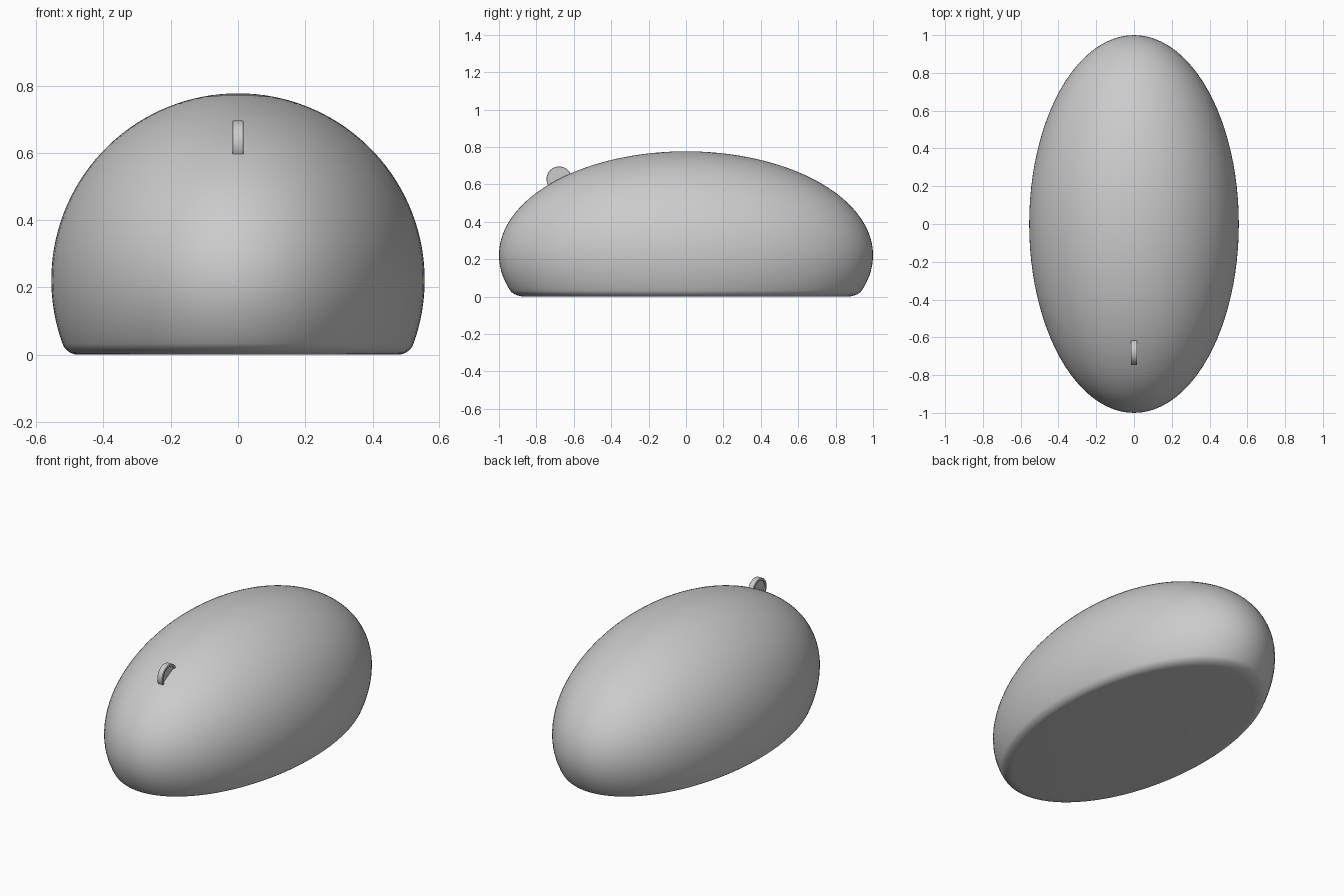
import bpy, bmesh
from math import sin, cos, pi, atan2, hypot

if "Cube" in bpy.data.objects:
    bpy.data.objects.remove(bpy.data.objects["Cube"])


def lathe(name, profile, steps):
    """Revolve (radius, height) points around z; zero radius makes a pole."""
    bm = bmesh.new()
    rings = []
    for r, z in profile:
        n = 1 if r < 1e-6 else steps
        rings.append([bm.verts.new((r * cos(2 * pi * i / steps), r * sin(2 * pi * i / steps), z))
                      for i in range(n)])
    for a, b in zip(rings, rings[1:]):
        for i in range(steps):
            j = (i + 1) % steps
            if len(a) == 1:
                bm.faces.new((a[0], b[j], b[i]))
            elif len(b) == 1:
                bm.faces.new((a[i], a[j], b[0]))
            else:
                bm.faces.new((a[i], a[j], b[j], b[i]))
    bmesh.ops.recalc_face_normals(bm, faces=bm.faces)
    mesh = bpy.data.meshes.new(name)
    bm.to_mesh(mesh)
    bm.free()
    obj = bpy.data.objects.new(name, mesh)
    bpy.context.collection.objects.link(obj)
    bpy.ops.object.select_all(action='DESELECT')
    obj.select_set(True)
    bpy.context.view_layer.objects.active = obj
    bpy.ops.object.shade_smooth_by_angle(angle=pi / 6)
    return obj


# Body: stretched dome with a flat base and a rounded bottom edge
R, CZ, FILLET = 0.555, 0.222, 0.05
fx = ((R - FILLET) ** 2 - (CZ - FILLET) ** 2) ** 0.5
tangent = atan2(FILLET - CZ, fx)
profile = [(0, 0)]
profile += [(fx + FILLET * cos(a), FILLET + FILLET * sin(a))
            for a in [-pi / 2 + (tangent + pi / 2) * i / 8 for i in range(9)]]
profile += [(R * cos(a), CZ + R * sin(a))
            for a in [tangent + (pi / 2 - tangent) * i / 40 for i in range(1, 40)]]
profile += [(0, CZ + R)]
body = lathe("body", profile, 96)
body.scale = (1, 1 / R, 1)

# Small wheel half sunk into the front slope, with a recessed hub on each side
RO, RI, W, HUB = 0.068, 0.055, 0.017, 0.010
wheel = lathe("front_wheel", [(0, -HUB), (RI, -HUB), (RI, -W), (RO - 0.002, -W), (RO, -W + 0.002),
                              (RO, W - 0.002), (RO - 0.002, W), (RI, W), (RI, HUB), (0, HUB)], 48)
wheel.rotation_euler = (0, pi / 2, 0)
wheel.location = (0, -0.678, 0.628)
